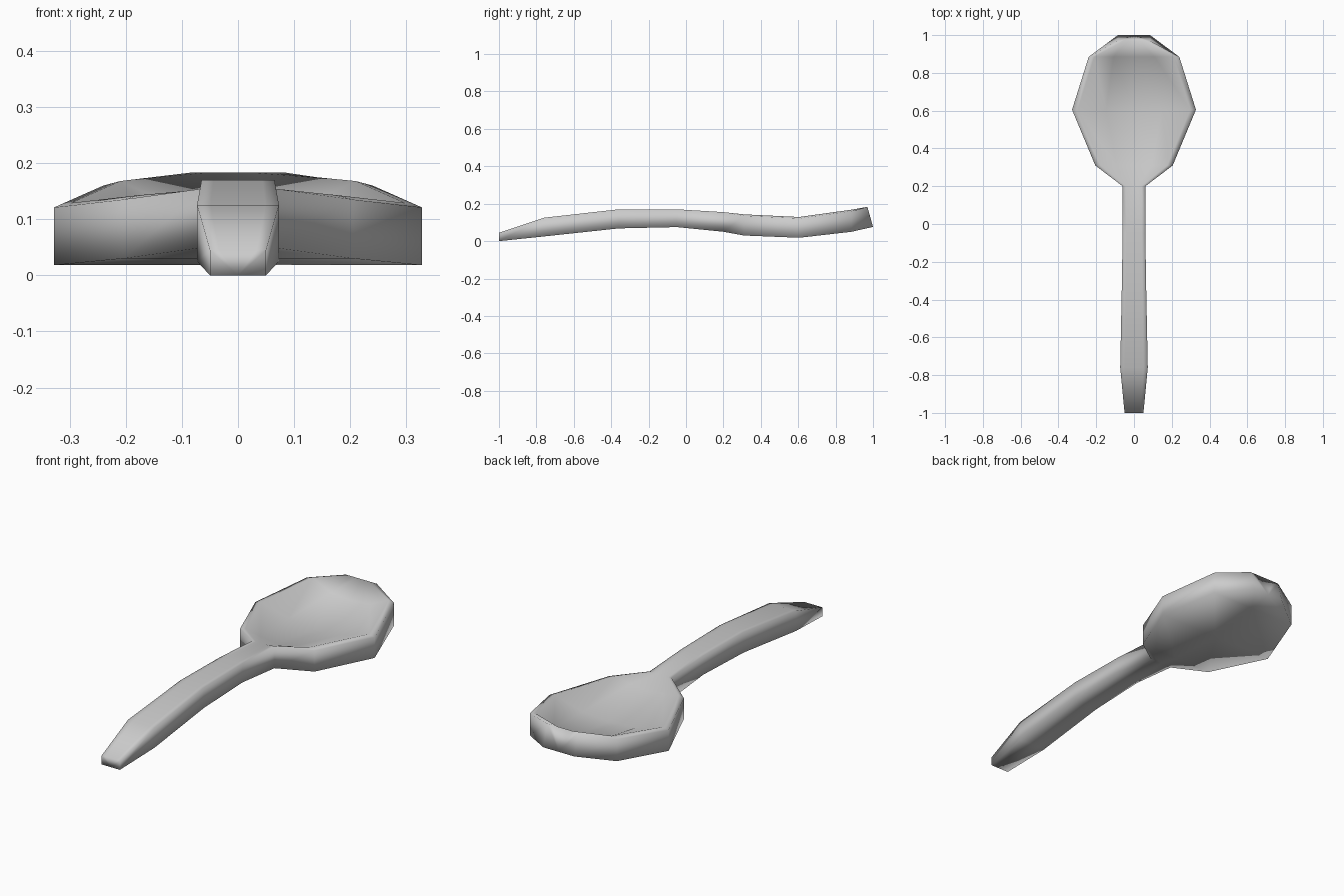
import bpy
import bmesh

cube = bpy.data.objects.get("Cube")
if cube:
    bpy.data.objects.remove(cube, do_unlink=True)

metal = bpy.data.materials.new("brushed grey metal")
metal.use_nodes = True
grey = (0.6, 0.6, 0.6, 1)
metal.diffuse_color = grey
metal.node_tree.nodes["Principled BSDF"].inputs["Base Color"].default_value = grey

# Handle stations: y, half width, underside z, top z
handle = [(-1, .05, 0, .045), (-.76, .073, .025, .125), (-.36, .065, .068, .17),
          (-.05, .06, .075, .17), (.2, .06, .05, .155)]
# Bowl stations: y, half width, underside z, outer rim z, bowl floor z
bowl = [(.31, .205, .03, .135, .115), (.605, .328, .018, .121, .075),
        (.885, .24, .05, .16, .11)]
TIP = (1, .085, .076, .183)


def mirror_section(half):
    """Close a half outline (bottom centre to top centre) across x = 0."""
    return half + [(-x, y, z) for x, y, z in reversed(half[1:-1])]


def solid_section(y, w, low, top, lean=0):
    return mirror_section([(0, y, low), (w, y, low), (w, y - lean, top),
                           (w * .67, y - lean, top), (w * .33, y - lean, top),
                           (0, y - lean, top)])


def bowl_section(y, w, low, rim, floor):
    # Outer rim, slightly raised inner rim, then the hollow
    return mirror_section([(0, y, low), (w, y, low), (w, y, rim),
                           (w - .03, y, rim + .008), (w * .45, y, floor + .01),
                           (0, y, floor)])


sections = [solid_section(*s) for s in handle]
sections += [bowl_section(*s) for s in bowl]
sections.append(solid_section(*TIP, lean=.03))

# Loft the sections into one closed shell
bm = bmesh.new()
rings = [[bm.verts.new(p) for p in s] for s in sections]
for a, b in zip(rings, rings[1:]):
    for i in range(len(a)):
        j = (i + 1) % len(a)
        bm.faces.new((a[i], a[j], b[j], b[i]))
bm.faces.new(rings[0])
bm.faces.new(rings[-1])
bmesh.ops.recalc_face_normals(bm, faces=bm.faces)
for face in bm.faces:
    face.smooth = True

mesh = bpy.data.meshes.new("spoon")
bm.to_mesh(mesh)
bm.free()
mesh.materials.append(metal)
spoon = bpy.data.objects.new("spoon", mesh)
bpy.context.collection.objects.link(spoon)
